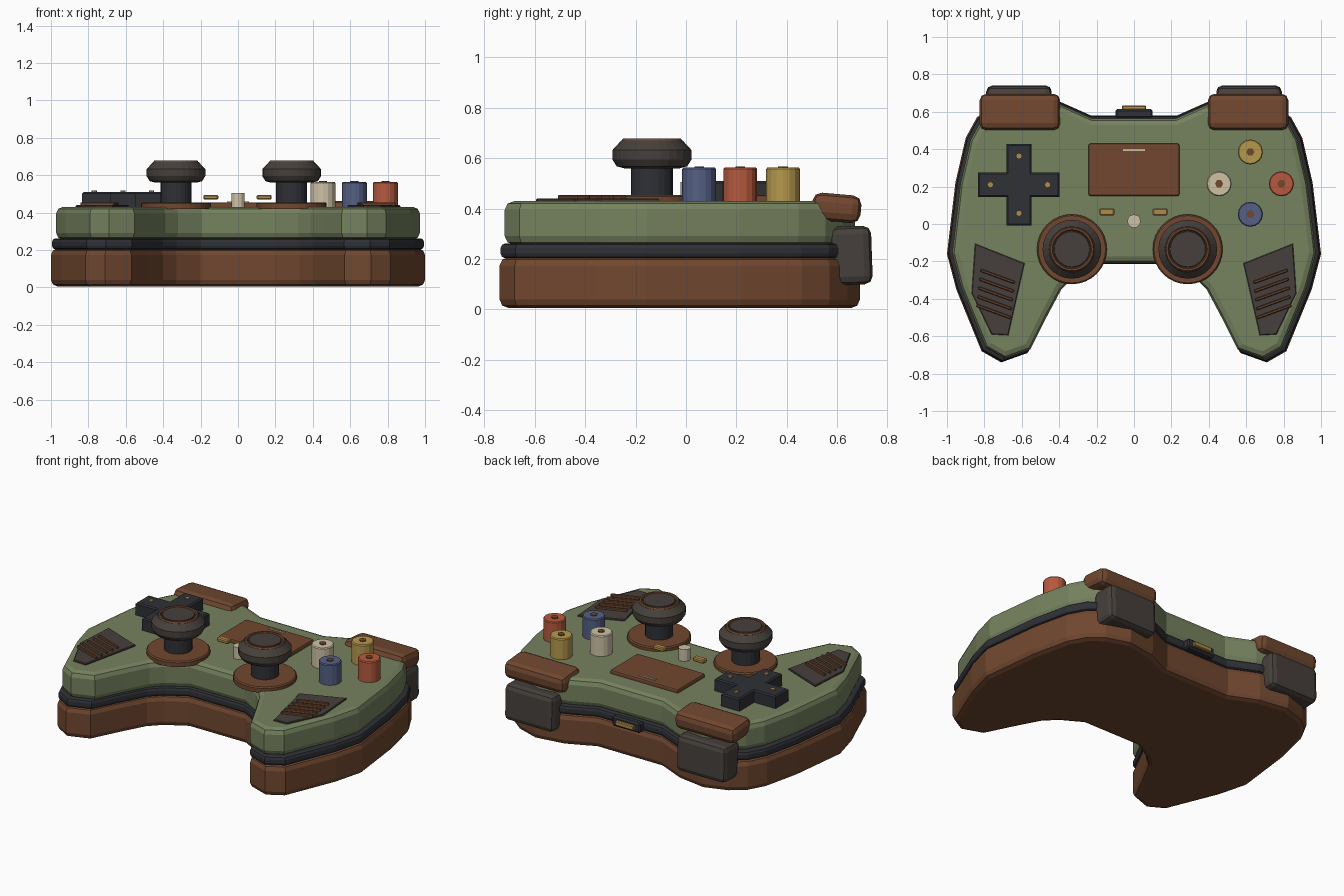
import bpy, bmesh, math
from mathutils import Matrix, Vector

if "Cube" in bpy.data.objects:
    bpy.data.objects.remove(bpy.data.objects["Cube"])


def mat(name, hexcol):
    lin = [(int(hexcol[i:i + 2], 16) / 255) ** 2.2 for i in (0, 2, 4)]
    m = bpy.data.materials.new(name)
    m.diffuse_color = (*lin, 1)
    m.use_nodes = True
    m.node_tree.nodes["Principled BSDF"].inputs["Base Color"].default_value = m.diffuse_color
    return m


GREEN = mat("olive", "75815F")
BROWN = mat("brown", "704933")
BLACK = mat("black", "333439")
GREY = mat("dark_grey", "48423E")
TAN = mat("brass", "B08A4A")
CREAM = mat("cream", "CDC1A5")
YELLOW = mat("yellow", "B5974F")
RED = mat("red", "B65A40")
BLUE = mat("blue", "556083")


def finish(name, bm, material):
    bmesh.ops.recalc_face_normals(bm, faces=bm.faces)
    me = bpy.data.meshes.new(name)
    bm.to_mesh(me)
    bm.free()
    ob = bpy.data.objects.new(name, me)
    bpy.context.collection.objects.link(ob)
    me.materials.append(material)
    return ob


def slab(name, pts, z0, z1, material, bev=0.0, seg=2):
    """Extruded outline with bevelled top and bottom rims."""
    bm = bmesh.new()
    face = bm.faces.new([bm.verts.new((x, y, z0)) for x, y in pts])
    ext = bmesh.ops.extrude_face_region(bm, geom=[face])
    bmesh.ops.translate(bm, vec=(0, 0, z1 - z0),
                        verts=[v for v in ext["geom"] if isinstance(v, bmesh.types.BMVert)])
    if not face.is_valid or len(bm.faces) < len(pts) + 2:
        bottom = [v for v in bm.verts if abs(v.co.z - z0) < 1e-6]
        bmesh.ops.contextual_create(bm, geom=bottom)
    if bev:
        rim = [e for e in bm.edges if abs(e.verts[0].co.z - e.verts[1].co.z) < 1e-6]
        bmesh.ops.bevel(bm, geom=rim, offset=bev, segments=seg, profile=0.5, affect='EDGES')
    return finish(name, bm, material)


def box(name, loc, size, material, bev=0.0, seg=2, rot=(0, 0, 0)):
    bm = bmesh.new()
    bmesh.ops.create_cube(bm, size=1, matrix=Matrix.Diagonal((*size, 1)))
    if bev:
        bmesh.ops.bevel(bm, geom=bm.edges[:], offset=bev, segments=seg, profile=0.5, affect='EDGES')
    ob = finish(name, bm, material)
    ob.location, ob.rotation_euler = loc, rot
    return ob


def lathe(name, x, y, prof, sides, material):
    """Stack of (radius, z) rings, capped at both ends."""
    bm = bmesh.new()
    rings = [[bm.verts.new((x + r * math.cos(2 * math.pi * i / sides),
                            y + r * math.sin(2 * math.pi * i / sides), z))
              for i in range(sides)] for r, z in prof]
    for a, b in zip(rings, rings[1:]):
        for i in range(sides):
            j = (i + 1) % sides
            bm.faces.new((a[i], a[j], b[j], b[i]))
    bm.faces.new(rings[0])
    bm.faces.new(rings[-1])
    return finish(name, bm, material)


# body: mirrored outline, stacked as base, trim band and top shell
half = [(0.23, 0.58), (0.41, 0.66), (0.60, 0.69), (0.75, 0.64), (0.84, 0.57), (0.90, 0.46),
        (0.955, 0.22), (1.0, -0.16), (0.95, -0.35), (0.815, -0.68), (0.71, -0.74),
        (0.57, -0.69), (0.48, -0.51), (0.40, -0.36), (0.33, -0.29), (0.20, -0.215)]
outline = half + [(-x, y) for x, y in reversed(half)]


def scaled(s):
    return [(x * s, y * s) for x, y in outline]


slab("lower_shell", scaled(1.0), 0.005, 0.208, BROWN, 0.035)
slab("trim_band", scaled(0.994), 0.203, 0.262, BLACK, 0.018)
slab("upper_shell", scaled(0.972), 0.256, 0.43, GREEN, 0.035)

# directional pad: plus-shaped slab with brass studs
cx, cy, L, w = -0.615, 0.21, 0.218, 0.066
plus = [(w, w), (w, L), (-w, L), (-w, w), (-L, w), (-L, -w),
        (-w, -w), (-w, -L), (w, -L), (w, -w), (L, -w), (L, w)]
slab("direction_pad", [(cx + x, cy + y) for x, y in plus], 0.42, 0.51, BLACK, 0.008, 1)
for dx, dy in ((0.153, 0), (-0.153, 0), (0, 0.153), (0, -0.153)):
    lathe("pad_stud", cx + dx, cy + dy, [(0.014, 0.5), (0.014, 0.518)], 8, TAN)

# action buttons
for col, x, y in (("yellow", 0.622, 0.385), ("red", 0.788, 0.215),
                  ("blue", 0.622, 0.052), ("cream", 0.455, 0.215)):
    m = {"yellow": YELLOW, "red": RED, "blue": BLUE, "cream": CREAM}[col]
    lathe(col + "_button", x, y, [(0.067, 0.42), (0.067, 0.557), (0.062, 0.563)], 16, m)
    lathe(col + "_button_dot", x, y, [(0.022, 0.55), (0.022, 0.568)], 6, BROWN)

# centre panel and small buttons
box("centre_panel", (0, 0.29, 0.436), (0.485, 0.28, 0.036), BROWN, 0.01)
box("panel_light", (0, 0.395, 0.455), (0.12, 0.012, 0.006), CREAM)
for x in (-0.145, 0.14):
    box("menu_button", (x, 0.065, 0.482), (0.08, 0.038, 0.026), TAN, 0.006, 1)
lathe("home_button", 0, 0.015, [(0.036, 0.425), (0.036, 0.505)], 12, CREAM)

# thumb sticks
for x in (-0.332, 0.287):
    y = -0.135
    lathe("stick_plate", x, y, [(0.187, 0.42), (0.187, 0.448), (0.18, 0.455)], 32, BROWN)
    lathe("stick_stem", x, y, [(0.083, 0.44), (0.083, 0.575)], 20, BLACK)
    lathe("stick_head", x, y, [(0.11, 0.56), (0.14, 0.568), (0.157, 0.595), (0.157, 0.632),
                               (0.122, 0.67), (0.1, 0.67)], 28, GREY)
    bpy.ops.mesh.primitive_torus_add(location=(x, y, 0.67), major_radius=0.11, minor_radius=0.01,
                                     major_segments=28, minor_segments=6)
    bpy.context.object.name = "stick_ring"
    bpy.context.object.data.materials.append(BROWN)
    lathe("stick_cap", x, y, [(0.097, 0.665), (0.094, 0.677)], 28, GREY)

# mirrored parts: grip plates with ridges, bumpers, triggers
plate = [(0.85, -0.105), (0.585, -0.21), (0.672, -0.595), (0.762, -0.59), (0.868, -0.37)]
for s in (-1, 1):
    slab("grip_plate", [(s * x, y) for x, y in plate], 0.415, 0.44, GREY, 0.004, 1)
    for i in range(5):
        box("grip_ridge", (s * (0.73 + 0.005 * i), -0.28 - 0.047 * i, 0.445),
            (0.195, 0.016, 0.02), BROWN, 0.004, 1, (0, 0, s * math.radians(20)))
    box("bumper", (s * 0.61, 0.597, 0.403), (0.43, 0.195, 0.11), BROWN, 0.035, 2,
        (math.radians(-5), 0, 0))
    box("trigger", (s * 0.615, 0.655, 0.214), (0.35, 0.165, 0.232), GREY, 0.032, 2,
        (math.radians(2), 0, 0))

# rear socket
box("rear_socket", (0, 0.59, 0.232), (0.2, 0.05, 0.065), BLACK, 0.01, 1)
box("rear_socket_insert", (0, 0.615, 0.232), (0.13, 0.035, 0.03), TAN, 0.005, 1)
